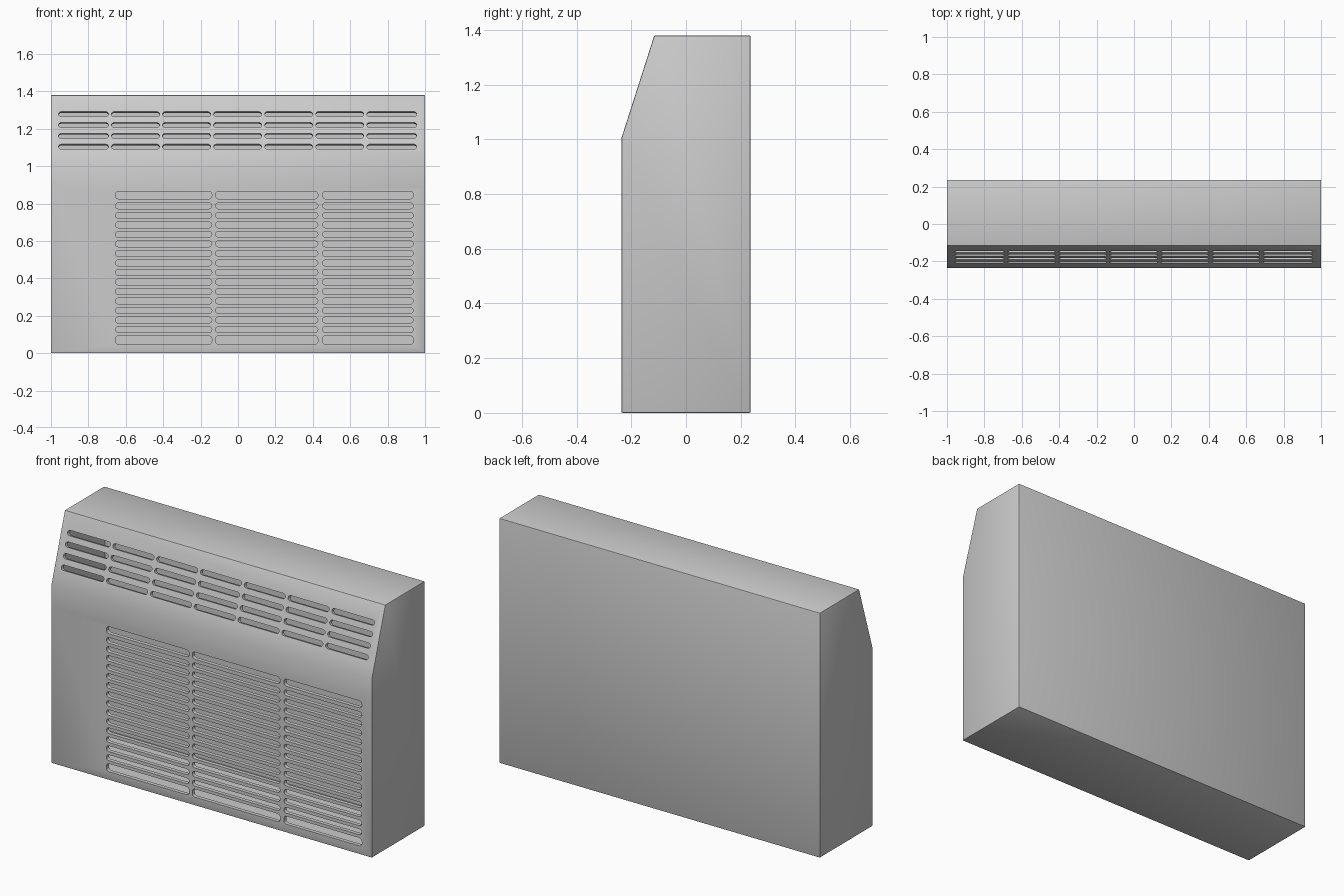
import bpy, bmesh, math
from mathutils import Matrix, Vector

cube = bpy.data.objects.get("Cube")
if cube:
    bpy.data.objects.remove(cube, do_unlink=True)

grey = bpy.data.materials.new("light grey enamel")
grey.use_nodes = True
grey.diffuse_color = (0.6, 0.6, 0.6, 1)
grey.node_tree.nodes["Principled BSDF"].inputs["Base Color"].default_value = (0.6, 0.6, 0.6, 1)

WALL = 0.022
FRONT, BACK, TOP = -0.236, 0.236, 1.38
BEND_Z, CREST_Y = 1.005, -0.116
slope = Vector((0, CREST_Y - FRONT, TOP - BEND_Z)).normalized()


def make_object(name, bm):
    bmesh.ops.recalc_face_normals(bm, faces=bm.faces)
    mesh = bpy.data.meshes.new(name)
    bm.to_mesh(mesh)
    bm.free()
    mesh.materials.append(grey)
    obj = bpy.data.objects.new(name, mesh)
    bpy.context.collection.objects.link(obj)
    return obj


def extrude_outline(bm, points, step):
    """Closed prism from an outline swept along a vector."""
    face = bm.faces.new([bm.verts.new(p) for p in points])
    ret = bmesh.ops.extrude_face_region(bm, geom=[face], use_keep_orig=True)
    moved = [v for v in ret["geom"] if isinstance(v, bmesh.types.BMVert)]
    bmesh.ops.translate(bm, verts=moved, vec=step)


def side_profile(name, points, half):
    bm = bmesh.new()
    extrude_outline(bm, [(-half, y, z) for y, z in points], (2 * half, 0, 0))
    return make_object(name, bm)


def slot(bm, x0, x1, height, centre, up):
    """Round-ended slot cutter pushed through the panel along its normal."""
    radius = min(height / 2, 0.016)
    inward = up.cross(Vector((1, 0, 0))) * -1
    if inward.y < 0:
        inward = -inward
    points = []
    corners = [(x1, 1, 0), (x0, 1, 90), (x0, -1, 180), (x1, -1, 270)]
    for x, side, start in corners:
        cx = x - radius if x == x1 else x + radius
        cz = side * (height / 2 - radius)
        for k in range(5):
            a = math.radians(start + k * 22.5)
            p = Vector((cx + radius * math.cos(a), 0, 0))
            p += centre + up * (cz + radius * math.sin(a)) - inward * 0.03
            points.append(p)
    extrude_outline(bm, points, inward * 0.09)
    bmesh.ops.remove_doubles(bm, verts=bm.verts, dist=0.00005)


def apply_modifier(obj, kind, **settings):
    mod = obj.modifiers.new(kind.lower(), kind)
    for key, value in settings.items():
        setattr(mod, key, value)
    bpy.context.view_layer.objects.active = obj
    bpy.ops.object.modifier_apply(modifier=mod.name)


def cut(obj, cutter):
    apply_modifier(obj, "BOOLEAN", operation="DIFFERENCE", solver="EXACT", object=cutter)
    bpy.data.objects.remove(cutter, do_unlink=True)


def on_slope(z):
    return Vector((0, FRONT + (z - BEND_Z) * slope.y / slope.z, z))


# Cabinet shell: the extra points keep the soft shading close to the bend
soft = on_slope(1.075)
housing = side_profile("housing", [
    (FRONT, 0), (BACK, 0), (BACK, TOP), (CREST_Y, TOP),
    (soft.y, soft.z), (FRONT, BEND_Z), (FRONT, 0.885)], 1.0)
apply_modifier(housing, "BEVEL", width=0.005, segments=2,
               limit_method="ANGLE", angle_limit=math.radians(40))

# Hollow interior
cut(housing, side_profile("cavity_cutter", [
    (FRONT + WALL, WALL), (BACK - WALL, WALL), (BACK - WALL, TOP - WALL),
    (CREST_Y + WALL * 0.73, TOP - WALL), (FRONT + WALL, BEND_Z - WALL * 0.16)],
    1.0 - WALL))

# Outlet slots on the sloping panel
bm = bmesh.new()
for row in range(4):
    for col in range(7):
        x = (col - 3) * 0.273 - 0.002
        x0 = x - (0.138 if col == 0 else 0.128)
        x1 = x + (0.138 if col == 6 else 0.128)
        slot(bm, x0, x1, 0.028, on_slope(1.104 + row * 0.058), slope)
cut(housing, make_object("outlet_cutter", bm))

# Intake grille on the upright panel, with taller first and last rows
rows = [(0.07, 0.045)] + [(0.126 + i * 0.0509, 0.032) for i in range(14)] + [(0.845, 0.04)]
bm = bmesh.new()
for x0, x1 in [(-0.655, -0.14), (-0.12, 0.427), (0.452, 0.937)]:
    for z, height in rows:
        slot(bm, x0, x1, height, Vector((0, FRONT, z)), Vector((0, 0, 1)))
cut(housing, make_object("intake_cutter", bm))

# Smooth the bend, keep the slots and corners crisp
bpy.ops.object.select_all(action="DESELECT")
housing.select_set(True)
bpy.context.view_layer.objects.active = housing
bpy.ops.object.shade_smooth_by_angle(angle=math.radians(30))
